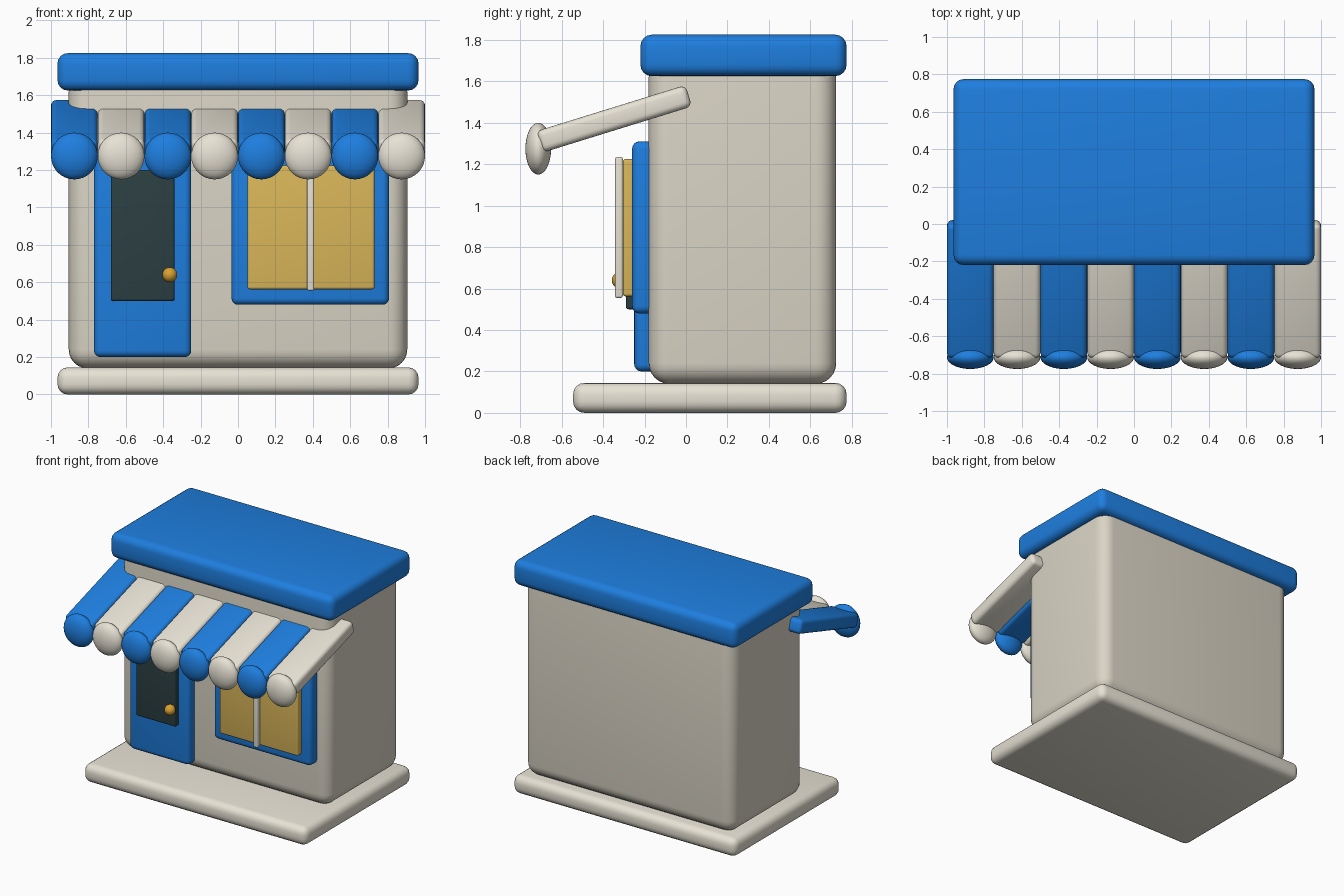
import bpy, math

if "Cube" in bpy.data.objects:
    bpy.data.objects.remove(bpy.data.objects["Cube"])


def mat(name, r, g, b):
    m = bpy.data.materials.new(name)
    m.diffuse_color = (r, g, b, 1)
    m.use_nodes = True
    m.node_tree.nodes["Principled BSDF"].inputs["Base Color"].default_value = m.diffuse_color
    return m


BLUE = mat("blue", 0.013, 0.21, 0.74)
CREAM = mat("cream", 0.80, 0.76, 0.66)
WALL = mat("wall", 0.70, 0.66, 0.56)
YELLOW = mat("yellow", 0.70, 0.47, 0.10)
DARK = mat("dark", 0.025, 0.05, 0.055)
GOLD = mat("gold", 0.70, 0.36, 0.03)


def finish(o, name, material):
    o.name = name
    o.data.materials.append(material)
    bpy.ops.object.shade_smooth_by_angle(angle=math.radians(40))
    return o


# Rounded box given by its limits on each axis, optionally tilted about x
def box(name, x, y, z, bevel, material, tilt=0, segments=4):
    centre = [(a + b) / 2 for a, b in (x, y, z)]
    bpy.ops.mesh.primitive_cube_add(size=1, location=centre)
    o = bpy.context.object
    o.scale = [b - a for a, b in (x, y, z)]
    bpy.ops.object.transform_apply(location=False, rotation=False, scale=True)
    m = o.modifiers.new("bevel", 'BEVEL')
    m.width = bevel
    m.segments = segments
    bpy.ops.object.modifier_apply(modifier=m.name)
    o.rotation_euler.x = tilt
    return finish(o, name, material)


def ball(name, loc, radii, material):
    bpy.ops.mesh.primitive_uv_sphere_add(segments=32, ring_count=16, location=loc)
    o = bpy.context.object
    o.scale = radii
    bpy.ops.object.transform_apply(location=False, rotation=False, scale=True)
    return finish(o, name, material)


# Building shell
box("base", (-0.965, 0.965), (-0.545, 0.775), (0, 0.145), 0.055, CREAM)
box("walls", (-0.905, 0.905), (-0.18, 0.725), (0.14, 1.72), 0.1, WALL, segments=6)
box("roof", (-0.965, 0.965), (-0.22, 0.775), (1.625, 1.825), 0.055, BLUE)

# Door
box("door", (-0.77, -0.25), (-0.25, -0.13), (0.2, 1.3), 0.035, BLUE)
box("door_glass", (-0.68, -0.34), (-0.29, -0.23), (0.5, 1.2), 0.012, DARK)
ball("door_knob", (-0.365, -0.318, 0.64), (0.04, 0.04, 0.04), GOLD)

# Window
box("window_frame", (-0.035, 0.808), (-0.26, -0.14), (0.48, 1.31), 0.035, BLUE)
box("window_pane", (0.05, 0.73), (-0.305, -0.25), (0.562, 1.225), 0.014, YELLOW)
box("window_bar", (0.37, 0.407), (-0.342, -0.305), (0.555, 1.235), 0.01, CREAM)

# Striped awning with a scallop under each stripe
for i in range(8):
    x = -1 + 0.25 * i
    m = CREAM if i % 2 else BLUE
    box(f"awning_stripe_{i}", (x, x + 0.25), (-0.725, 0.03), (1.365, 1.473),
        0.03, m, tilt=0.3)
    ball(f"awning_scallop_{i}", (x + 0.125, -0.713, 1.275), (0.125, 0.062, 0.125), m)
